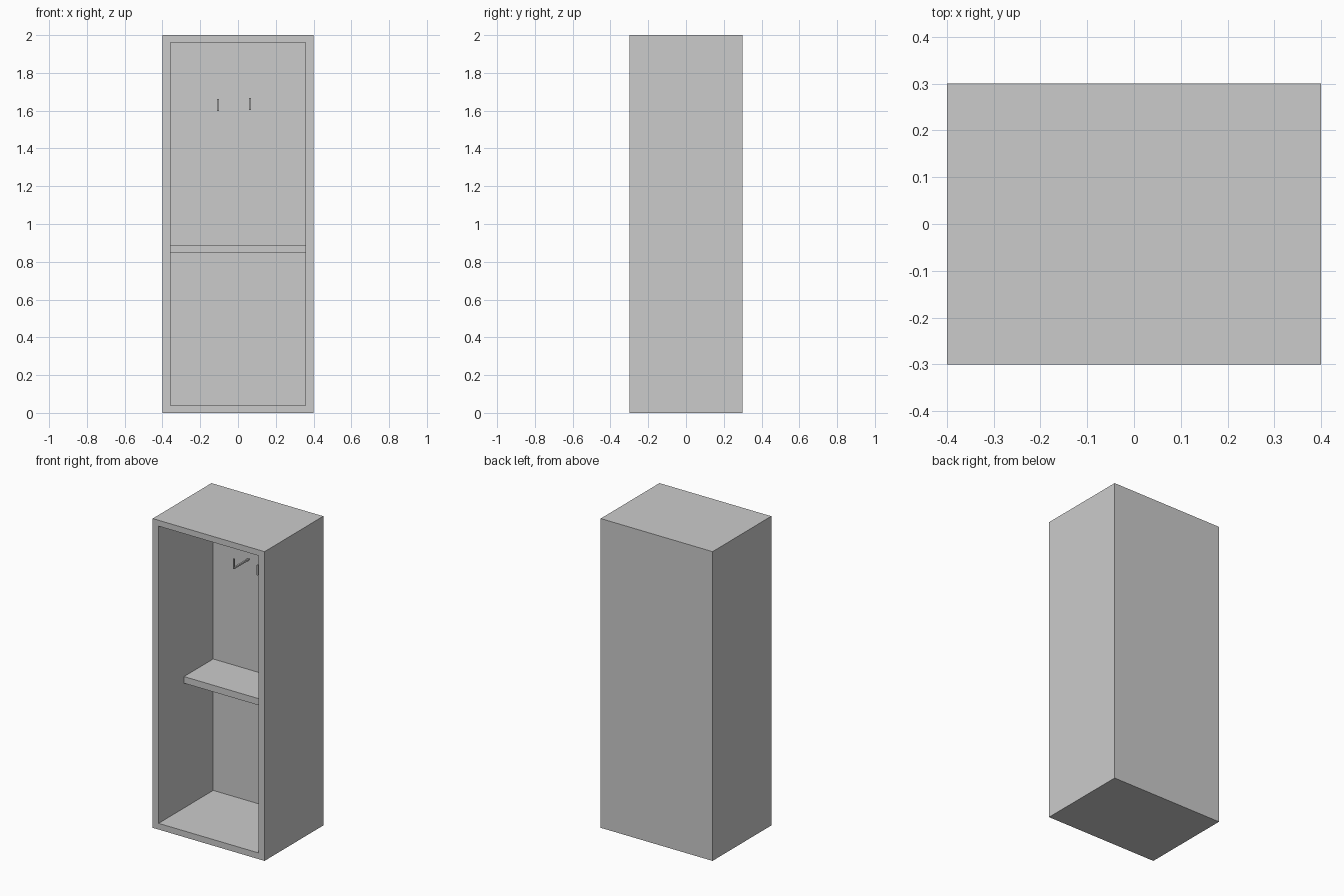
import bpy, bmesh
from mathutils import Vector

if "Cube" in bpy.data.objects:
    bpy.data.objects.remove(bpy.data.objects["Cube"])

W, D, H = 0.8, 0.6, 2.0
INNER_X = 0.358              # half width of the opening
INNER_Z = (0.04, 1.962)      # bottom and top of the opening
BACK_Y = 0.258               # inner face of the back panel


def finish(name, bm):
    bmesh.ops.recalc_face_normals(bm, faces=bm.faces)
    mesh = bpy.data.meshes.new(name)
    bm.to_mesh(mesh)
    bm.free()
    obj = bpy.data.objects.new(name, mesh)
    bpy.context.collection.objects.link(obj)
    return obj


def box(bm, lo, hi):
    lo, hi = Vector(lo), Vector(hi)
    verts = bmesh.ops.create_cube(bm, size=1)["verts"]
    bmesh.ops.scale(bm, vec=hi - lo, verts=verts)
    bmesh.ops.translate(bm, vec=(lo + hi) / 2, verts=verts)


# Cabinet body: front face inset to a frame, then pushed back into a recess
bm = bmesh.new()
box(bm, (-W / 2, -D / 2, 0), (W / 2, D / 2, H))
front = min(bm.faces, key=lambda f: f.calc_center_median().y)
bmesh.ops.inset_region(bm, faces=[front], thickness=0.04)
for v in front.verts:
    v.co.x = INNER_X if v.co.x > 0 else -INNER_X
    v.co.z = INNER_Z[1] if v.co.z > 1 else INNER_Z[0]
recess = bmesh.ops.extrude_discrete_faces(bm, faces=[front])["faces"][0]
for v in recess.verts:
    v.co.y = BACK_Y
finish("cabinet_body", bm)

# Half-depth shelf against the back panel
bm = bmesh.new()
box(bm, (-INNER_X, -0.04, 0.847), (INNER_X, BACK_Y, 0.89))
finish("shelf", bm)


# Coat hooks: L-shaped side profile extruded to a thin bar
def hook(name, x, z, y=0.104, bar=0.01, height=0.065):
    profile = [(BACK_Y, z), (y, z), (y, z + height), (y + bar, z + height),
               (y + bar, z + bar), (BACK_Y, z + bar)]
    bm = bmesh.new()
    face = bm.faces.new([bm.verts.new((x - bar / 2, py, pz)) for py, pz in profile])
    side = bmesh.ops.extrude_face_region(bm, geom=[face])["geom"]
    bmesh.ops.translate(bm, vec=(bar, 0, 0),
                        verts=[g for g in side if isinstance(g, bmesh.types.BMVert)])
    finish(name, bm)


hook("left_hook", -0.105, 1.598)
hook("right_hook", 0.064, 1.603)
